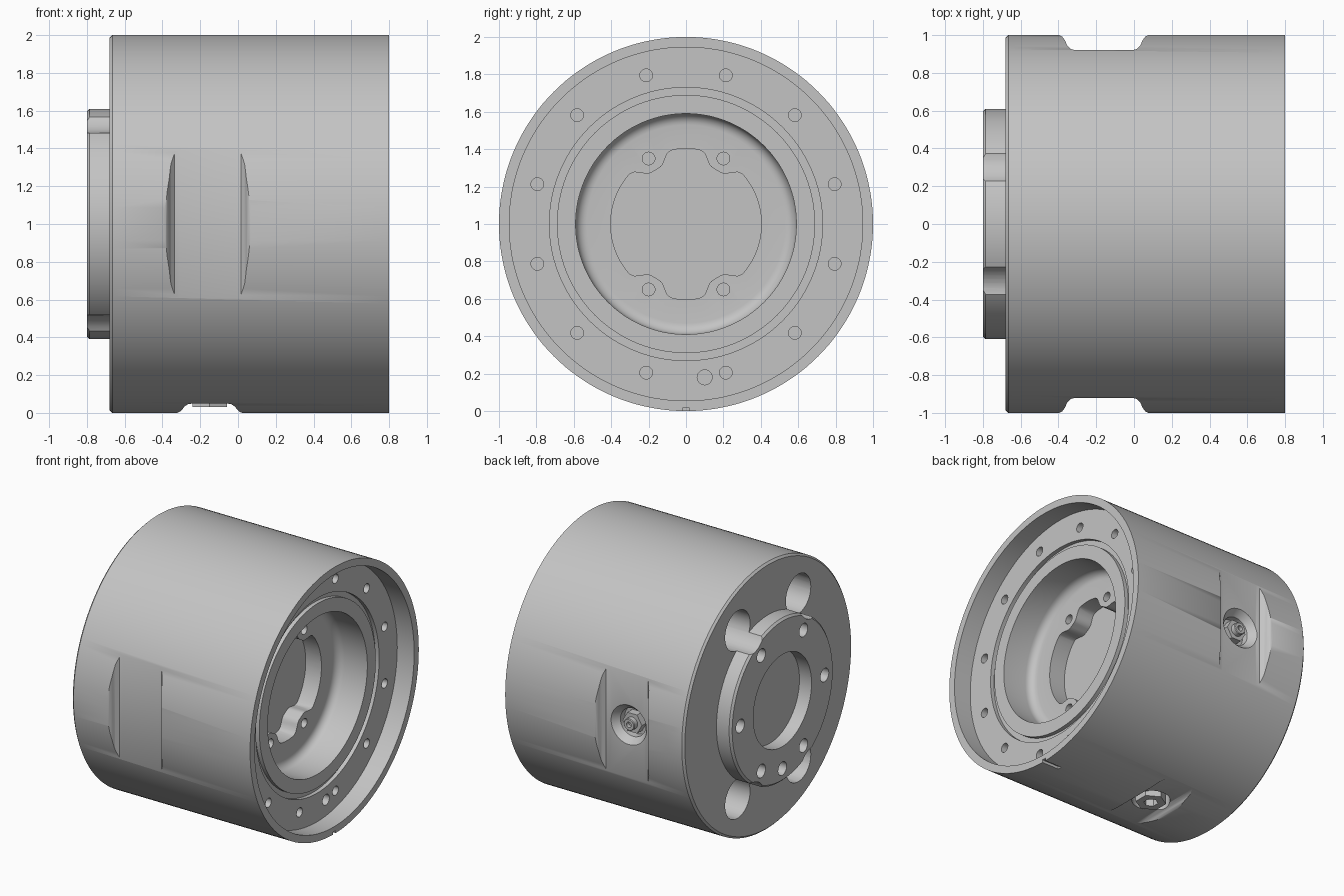
import bpy, bmesh, math
from mathutils import Matrix, Vector

if "Cube" in bpy.data.objects:
    bpy.data.objects.remove(bpy.data.objects["Cube"])

steel = bpy.data.materials.new("plain grey metal")
steel.use_nodes = True
grey = (0.55, 0.55, 0.55, 1)
steel.diffuse_color = grey
steel.node_tree.nodes["Principled BSDF"].inputs["Base Color"].default_value = grey

CENTRE = Matrix.Translation((0, 0, 1))
# Frames whose local x axis points along +x, +y and -z of the model
ALONG = CENTRE
TO_BACK = CENTRE @ Matrix.Rotation(math.pi / 2, 4, 'Z')
TO_FLOOR = CENTRE @ Matrix.Rotation(math.pi / 2, 4, 'Y')


def finish(name, bm, frame):
    bm.transform(frame)
    bmesh.ops.recalc_face_normals(bm, faces=bm.faces)
    mesh = bpy.data.meshes.new(name)
    bm.to_mesh(mesh)
    bm.free()
    mesh.materials.append(steel)
    obj = bpy.data.objects.new(name, mesh)
    bpy.context.collection.objects.link(obj)
    return obj


def add_lathe(bm, profile, sides, at=(0, 0)):
    """Revolve (x, radius) points around an x-parallel axis through (y, z)."""
    rings = []
    for x, r in profile:
        count = sides if r else 1
        rings.append([bm.verts.new((x, at[0] + r * math.cos(2 * math.pi * i / sides),
                                    at[1] + r * math.sin(2 * math.pi * i / sides)))
                      for i in range(count)])
    for a, b in zip(rings, rings[1:]):
        for i in range(sides):
            j = (i + 1) % sides
            if len(a) == 1:
                bm.faces.new((a[0], b[i], b[j]))
            elif len(b) == 1:
                bm.faces.new((a[i], a[j], b[0]))
            else:
                bm.faces.new((a[i], a[j], b[j], b[i]))


def lathe(name, profile, sides=48, frame=ALONG):
    bm = bmesh.new()
    add_lathe(bm, profile, sides)
    return finish(name, bm, frame)


def holes(name, x0, x1, r, centres, sides=24):
    bm = bmesh.new()
    for c in centres:
        add_lathe(bm, [(x0, 0), (x0, r), (x1, r), (x1, 0)], sides, c)
    return finish(name, bm, ALONG)


def prism(name, points, step, frame=ALONG):
    bm = bmesh.new()
    low = bm.faces.new([bm.verts.new(p) for p in points])
    top = bmesh.ops.extrude_face_region(bm, geom=[low])["geom"]
    bmesh.ops.translate(bm, vec=Vector(step),
                        verts=[v for v in top if isinstance(v, bmesh.types.BMVert)])
    return finish(name, bm, frame)


def ring(r, count, start):
    angles = [math.radians(start + 360 * k / count) for k in range(count)]
    return [(r * math.cos(a), r * math.sin(a)) for a in angles]


def cut(target, cutter):
    mod = target.modifiers.new("cut", 'BOOLEAN')
    mod.operation = 'DIFFERENCE'
    mod.solver = 'EXACT'
    mod.object = cutter
    bpy.context.view_layer.objects.active = target
    bpy.ops.object.modifier_apply(modifier=mod.name)
    bpy.data.objects.remove(cutter)


def pocket(frame, mid, half, depth):
    """Flat-bottomed cross pocket with rounded shoulders and corners."""
    side = [(0.05, -0.06), (0.05, -0.003), (0.03, 0.1), (0.015, 0.35),
            (0.005, 0.65), (-0.015, 0.92), (-0.04, 1)]
    edge = [(half + w, 1 - depth * d if d >= 0 else 1 - d) for w, d in side]
    outline = [(mid + w, h) for w, h in edge]
    outline += [(mid - w, h) for w, h in reversed(edge)]
    # Local x is the outward direction; the model's length is folded in by the frame
    return prism("pocket_cutter", [frame(w, h, -0.7) for w, h in outline],
                 Vector(frame(0, 0, 1.4)))


# Turned body: boss with blind bore, outer shell, rim recess, ring groove, filleted bore
fillet = [(0.47 - 0.06 * math.sin(a), 0.53 + 0.06 * math.cos(a))
          for a in [math.pi / 2 * k / 6 for k in range(7)]]
profile = [(-0.7, 0), (-0.7, 0.345), (-0.8, 0.345), (-0.8, 0.595), (-0.785, 0.61),
           (-0.68, 0.61), (-0.68, 0.985), (-0.665, 1), (0.8, 1), (0.8, 0.945),
           (0.66, 0.945), (0.66, 0.73), (0.63, 0.73), (0.63, 0.69), (0.66, 0.69),
           (0.66, 0.59)] + fillet + [(0.41, 0)]
body = lathe("body", profile, 144)

# Lobed opening in the bore floor, with a round chamber behind it
lobes = [math.degrees(math.atan2(sz * 0.35, sy * 0.2)) for sy in (1, -1) for sz in (1, -1)]


def lobed_point(deg):
    gap = min(abs((deg - l + 180) % 360 - 180) for l in lobes)
    r = 0.403 - 0.072 * math.exp(-(gap / 13) ** 4)
    return (0.2, r * math.cos(math.radians(deg)), r * math.sin(math.radians(deg)))


cut(body, prism("opening_cutter", [lobed_point(3 * k) for k in range(120)], (0.3, 0, 0)))
cut(body, lathe("chamber_cutter", [(-0.45, 0), (-0.45, 0.45), (0.28, 0.45), (0.28, 0)], 96))

# Screw holes in the bore floor, the ring face and the boss, then big counterbores
corners = [(sy * 0.2, sz * 0.35) for sy in (1, -1) for sz in (1, -1)]
cut(body, holes("floor_hole_cutter", 0.25, 0.5, 0.034, corners))
cut(body, holes("face_hole_cutter", 0.45, 0.7, 0.034, ring(0.823, 12, 15)))
cut(body, holes("face_pin_cutter", 0.56, 0.7, 0.04, [(0.1, -0.82)]))
cut(body, holes("boss_hole_cutter", -0.9, -0.55, 0.05, ring(0.5, 6, 0) + [(0, -0.51)]))
cut(body, holes("counterbore_cutter", -0.9, -0.15, 0.148,
                [(sy * 0.36, sz * 0.63) for sy in (1, -1) for sz in (1, -1)], 40))

# Wrench flats on both sides and a shallower one underneath
cut(body, pocket(lambda w, h, t: (w, h, t) if t < 1 else (0, 0, t), -0.16, 0.19, 0.08))
cut(body, pocket(lambda w, h, t: (w, -h, t) if t < 1 else (0, 0, t), -0.16, 0.19, 0.08))
cut(body, pocket(lambda w, h, t: (w, t, -h) if t < 1 else (0, t, 0), -0.15, 0.13, 0.05))

# Small key slot in the rim underneath
cut(body, prism("slot_cutter", [(0.66, -0.015, -1.05), (0.9, -0.015, -1.05),
                                (0.9, 0.015, -1.05), (0.66, 0.015, -1.05)], (0, 0, 0.07)))

# Ports with countersinks, drilled in the back and bottom flats
back_at = Matrix.Translation((-0.17, 0, 0)) @ TO_BACK
floor_at = Matrix.Translation((-0.15, 0, 0)) @ TO_FLOOR
cut(body, lathe("back_port_cutter", [(0.72, 0), (0.72, 0.105), (0.87, 0.105), (0.885, 0.12),
                                     (0.93, 0.155), (0.95, 0.155), (0.95, 0)], 48, back_at))
cut(body, lathe("floor_port_cutter", [(0.84, 0), (0.84, 0.13), (1.02, 0.13), (1.02, 0)],
                48, floor_at))

# Fittings seated in the ports
parts = [
    body,
    lathe("back_fitting_collar", [(0.7, 0), (0.7, 0.104), (0.82, 0.104), (0.82, 0)], 48, back_at),
    lathe("back_fitting_hex", [(0.8, 0), (0.8, 0.08), (0.88, 0.08), (0.88, 0)], 6, back_at),
    lathe("back_fitting_nipple", [(0.85, 0), (0.85, 0.045), (0.915, 0.045), (0.92, 0.04),
                                  (0.92, 0.02), (0.89, 0.02), (0.89, 0)], 24, back_at),
    lathe("floor_fitting_hex", [(0.82, 0), (0.82, 0.105), (0.97, 0.105), (0.97, 0.05),
                                (0.92, 0.05), (0.92, 0)], 6, floor_at),
]

# Smooth round surfaces, keep machined edges crisp
bpy.ops.object.select_all(action='DESELECT')
for part in parts:
    part.select_set(True)
bpy.context.view_layer.objects.active = body
bpy.ops.object.shade_smooth_by_angle(angle=math.radians(30))
